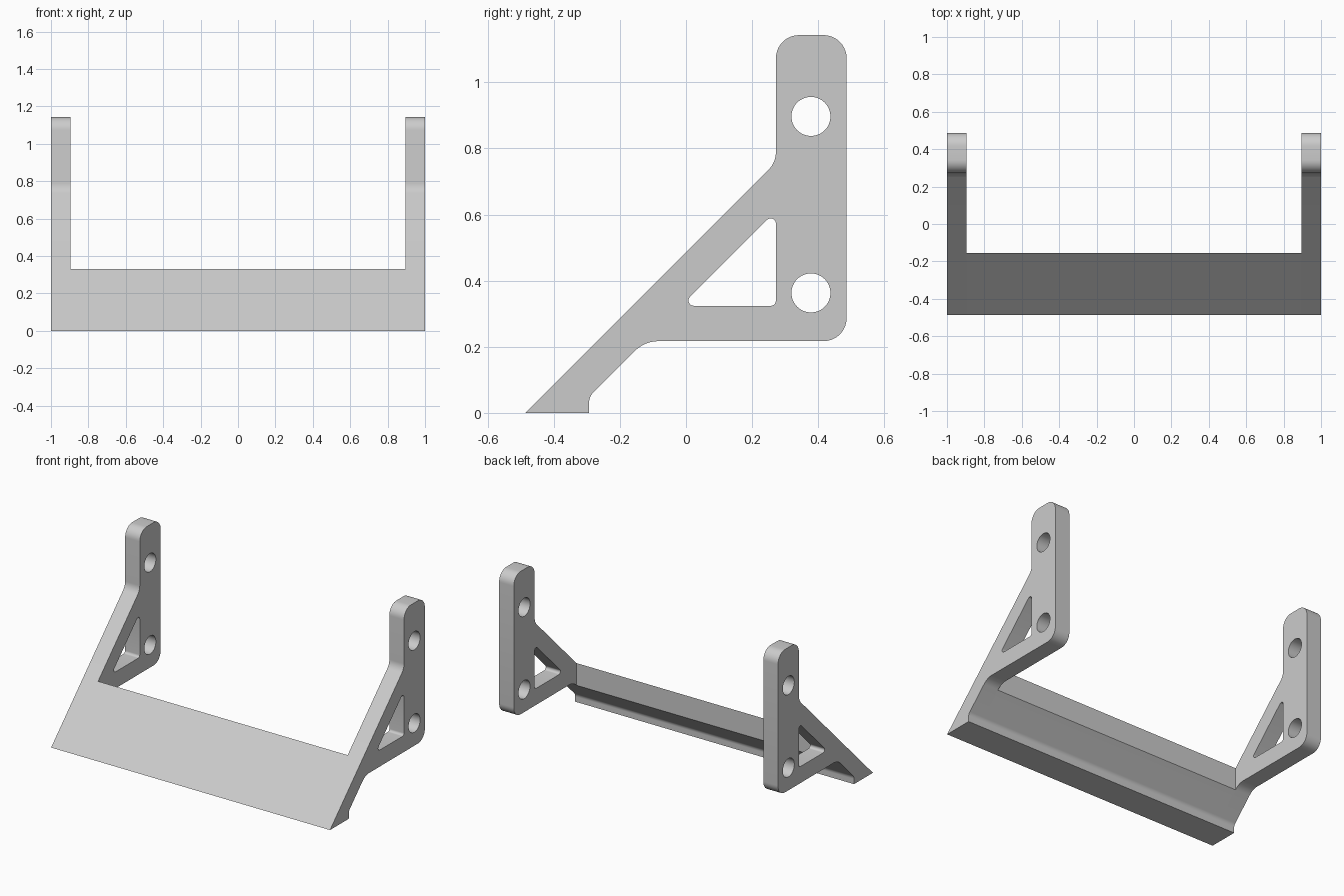
import bpy, bmesh, math
from mathutils import Vector

cube = bpy.data.objects.get("Cube")
if cube:
    bpy.data.objects.remove(cube, do_unlink=True)

grey = bpy.data.materials.new("plain grey")
grey.use_nodes = True
COLOUR = (0.6, 0.6, 0.6, 1)
grey.diffuse_color = COLOUR
grey.node_tree.nodes["Principled BSDF"].inputs["Base Color"].default_value = COLOUR

THICK = 0.105


def rounded(corners, steps=10):
    """Profile from (y, z, radius) corners, each rounded by a tangent arc."""
    pts = []
    for i, (y, z, r) in enumerate(corners):
        p = Vector((y, z))
        if r == 0:
            pts.append(p)
            continue
        a = (Vector(corners[i - 1][:2]) - p).normalized()
        b = (Vector(corners[(i + 1) % len(corners)][:2]) - p).normalized()
        half = a.angle(b) / 2
        centre = p + (a + b).normalized() * r / math.sin(half)
        start = p + a * r / math.tan(half) - centre
        sweep = start.angle_signed(p + b * r / math.tan(half) - centre)
        for s in range(steps + 1):
            t = -sweep * s / steps
            c, n = math.cos(t), math.sin(t)
            pts.append(centre + Vector((start.x * c - start.y * n, start.x * n + start.y * c)))
    return pts


def circle(y, z, r, n=48):
    return [Vector((y + r * math.cos(math.tau * i / n), z + r * math.sin(math.tau * i / n)))
            for i in range(n)]


def extrude_profile(name, loops, x0, x1):
    """Fill an outline with holes and extrude it along x."""
    bm = bmesh.new()
    edges = []
    for loop in loops:
        vs = [bm.verts.new((x0, p.x, p.y)) for p in loop]
        edges += [bm.edges.new((v, vs[i - 1])) for i, v in enumerate(vs)]
    bmesh.ops.triangle_fill(bm, edges=edges, use_beauty=True)
    out = bmesh.ops.extrude_face_region(bm, geom=bm.faces[:], use_keep_orig=True)
    moved = [g for g in out["geom"] if isinstance(g, bmesh.types.BMVert)]
    bmesh.ops.translate(bm, verts=moved, vec=(x1 - x0, 0, 0))
    bmesh.ops.recalc_face_normals(bm, faces=bm.faces[:])
    me = bpy.data.meshes.new(name)
    bm.to_mesh(me)
    bm.free()
    me.materials.append(grey)
    ob = bpy.data.objects.new(name, me)
    bpy.context.collection.objects.link(ob)
    bpy.ops.object.select_all(action="DESELECT")
    ob.select_set(True)
    bpy.context.view_layer.objects.active = ob
    bpy.ops.object.shade_smooth_by_angle(angle=math.radians(30))
    return ob


# Side bracket outline, triangular window and two screw holes
outline = rounded([
    (-0.486, 0, 0), (-0.293, 0, 0), (-0.293, 0.049, 0.04), (-0.125, 0.217, 0.1),
    (0.486, 0.217, 0.07), (0.486, 1.143, 0.07), (0.272, 1.143, 0.07), (0.272, 0.758, 0.075)])
window = rounded([(-0.015, 0.324, 0.016), (0.272, 0.324, 0.016), (0.272, 0.611, 0.016)])
holes = [circle(0.378, z, 0.059) for z in (0.363, 0.897)]

for name, x in (("right_bracket", -1), ("left_bracket", 1 - THICK)):
    extrude_profile(name, [outline, window] + holes, x, x + THICK)

# Sloped front plate with a flat foot and an upright back edge
BACK = -0.155
plate = rounded([(-0.486, 0, 0), (-0.293, 0, 0), (-0.293, 0.049, 0.04),
                 (BACK, BACK + 0.342, 0), (BACK, BACK + 0.486, 0)])
extrude_profile("front_plate", [plate], THICK - 1, 1 - THICK)
